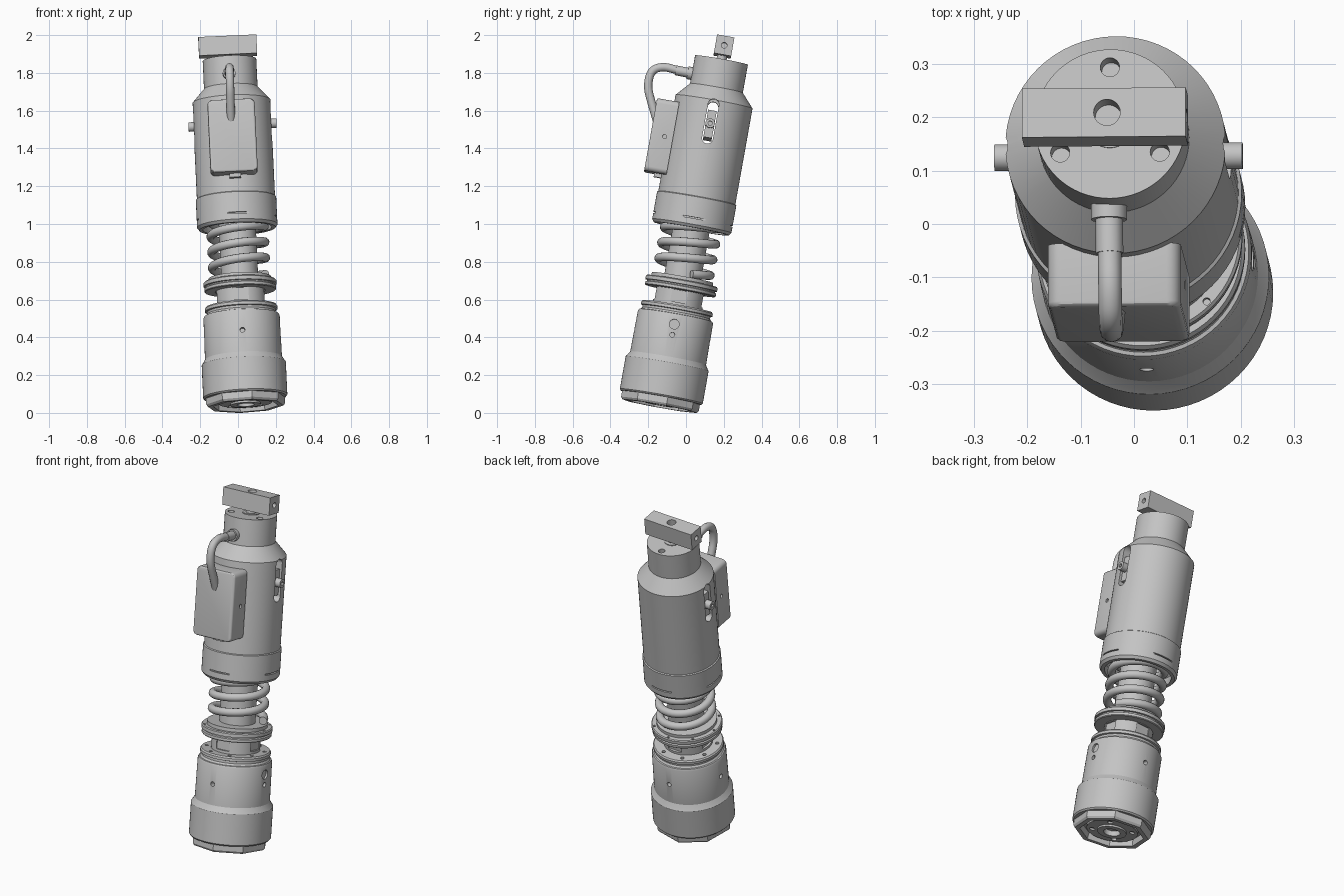
import bpy, bmesh
from math import pi, cos, sin, radians
from mathutils import Matrix, Vector

cube = bpy.data.objects.get("Cube")
if cube:
    bpy.data.objects.remove(cube, do_unlink=True)

# Leaning axis of the whole assembly; parts are built upright, then placed
AXIS = Vector((-0.047, 0.179, 1)).normalized()
SIDE = Vector((1, 0, 0))
SIDE = (SIDE - AXIS * SIDE.dot(AXIS)).normalized()
BACK = AXIS.cross(SIDE)
LEAN = Matrix((SIDE, BACK, AXIS)).transposed().to_4x4()
LEAN.translation = (0.041, -0.14, 0.036)

steel = bpy.data.materials.new("grey_steel")
steel.use_nodes = True
steel.diffuse_color = (0.55, 0.55, 0.55, 1)
steel.node_tree.nodes["Principled BSDF"].inputs["Base Color"].default_value = (0.55, 0.55, 0.55, 1)


def from_bmesh(name, bm):
    bmesh.ops.recalc_face_normals(bm, faces=bm.faces)
    mesh = bpy.data.meshes.new(name)
    bm.to_mesh(mesh)
    bm.free()
    ob = bpy.data.objects.new(name, mesh)
    bpy.context.collection.objects.link(ob)
    return ob


def lathe(name, profile, steps=64, start=0.0, closed=False):
    """Revolve (radius, height) points about the local z axis."""
    bm = bmesh.new()
    vs = [bm.verts.new((r * cos(start), r * sin(start), h)) for r, h in profile]
    pairs = list(zip(vs, vs[1:])) + ([(vs[-1], vs[0])] if closed else [])
    edges = [bm.edges.new(p) for p in pairs]
    bmesh.ops.spin(bm, geom=vs + edges, cent=(0, 0, 0), axis=(0, 0, 1),
                   angle=2 * pi, steps=steps, use_merge=True)
    bmesh.ops.remove_doubles(bm, verts=bm.verts, dist=1e-5)
    return from_bmesh(name, bm)


def box(name, centre, size):
    bm = bmesh.new()
    bmesh.ops.create_cube(bm, size=1, matrix=Matrix.Translation(centre) @ Matrix.Diagonal((*size, 1)))
    return from_bmesh(name, bm)


def rod(name, centre, radius, length, axis="Z", sides=24, turn=0.0):
    rot = {"Z": Matrix(), "X": Matrix.Rotation(pi / 2, 4, "Y"), "Y": Matrix.Rotation(pi / 2, 4, "X")}[axis]
    bm = bmesh.new()
    bmesh.ops.create_cone(bm, cap_ends=True, segments=sides, radius1=radius, radius2=radius, depth=length,
                          matrix=Matrix.Rotation(turn, 4, "Z") @ Matrix.Translation(centre) @ rot)
    return from_bmesh(name, bm)


def cut(target, cutters):
    for c in cutters:
        c.hide_render = True
        mod = target.modifiers.new("cut", "BOOLEAN")
        mod.operation, mod.solver, mod.object = "DIFFERENCE", "EXACT", c
        bpy.context.view_layer.objects.active = target
        bpy.ops.object.modifier_apply(modifier=mod.name)
        bpy.data.objects.remove(c, do_unlink=True)


def finish(ob, matrix=LEAN, angle=30):
    ob.matrix_world = matrix
    ob.data.materials.clear()
    ob.data.materials.append(steel)
    if ob.type == "MESH":
        bpy.ops.object.select_all(action="DESELECT")
        ob.select_set(True)
        bpy.context.view_layer.objects.active = ob
        bpy.ops.object.shade_smooth_by_angle(angle=radians(angle))
    return ob


def tube(name, points, radius, kind="POLY", matrix=LEAN):
    cu = bpy.data.curves.new(name, "CURVE")
    cu.dimensions = "3D"
    cu.bevel_depth, cu.bevel_resolution, cu.use_fill_caps = radius, 4, True
    sp = cu.splines.new(kind)
    sp.points.add(len(points) - 1)
    for p, co in zip(sp.points, points):
        p.co = (*co, 1)
    if kind == "NURBS":
        sp.order_u, sp.use_endpoint_u, sp.resolution_u = 3, True, 8
    sp.use_smooth = True
    ob = bpy.data.objects.new(name, cu)
    bpy.context.collection.objects.link(ob)
    return finish(ob, matrix)


# Octagonal foot with a recess and the plate inside it
finish(lathe("foot_nut", [(0, 0.06), (0.2, 0.06), (0.212, 0.045), (0.212, 0.012), (0.203, 0),
                          (0.175, 0), (0.17, 0.035), (0, 0.035)], 8, radians(9.5)))
plate = lathe("foot_plate", [(0.045, 0.036), (0.045, 0.006), (0.08, 0.006), (0.08, 0.016),
                             (0.14, 0.016), (0.14, 0.036)], 48, closed=True)
cut(plate, [rod("hole", (0.11, 0, 0.016), 0.015, 0.02, turn=pi / 4 + i * pi / 2) for i in range(4)])
finish(plate)

# Lower barrel with flange, shoulder, top collar and drilled holes
barrel = lathe("lower_barrel", [(0, 0.045), (0.216, 0.045), (0.223, 0.053), (0.223, 0.228), (0.216, 0.238),
                                (0.204, 0.258), (0.202, 0.478), (0.197, 0.488), (0.19, 0.49), (0.182, 0.5),
                                (0.182, 0.512), (0.192, 0.515), (0.192, 0.53), (0.186, 0.538), (0, 0.538)])
cut(barrel, [rod("hole", (0.2, 0, 0.375), 0.013, 0.06, "X", turn=i * pi / 2) for i in range(4)]
    + [rod("port", (0.2, 0, 0.432), 0.026, 0.02, "X")]
    + [rod("hole", (0.16, 0, 0.535), 0.01, 0.04, turn=(i + 0.5) * pi / 4) for i in range(8)])
finish(barrel)

# Guide collar with four windows, and the piston running up into the sleeve
collar = lathe("guide_collar", [(0, 0.53), (0.133, 0.53), (0.133, 0.64), (0, 0.64)], 48)
cut(collar, [box("window", p, s) for x in (-1, 1) for p, s in
             (((x * 0.135, 0, 0.585), (0.03, 0.085, 0.065)), ((0, x * 0.135, 0.585), (0.085, 0.03, 0.065)))])
finish(collar)
finish(lathe("piston", [(0, 0.6), (0.098, 0.6), (0.098, 1.35), (0, 1.35)], 48))

# Spring seat and spring
seat = lathe("spring_seat", [(0, 0.62), (0.186, 0.62), (0.19, 0.624), (0.19, 0.638), (0.182, 0.642),
                             (0.182, 0.648), (0.193, 0.65), (0.193, 0.668), (0.188, 0.673), (0.165, 0.673),
                             (0.165, 0.692), (0, 0.692)])
cut(seat, [rod("hole", (0.179, 0, 0.673), 0.007, 0.03, sides=12, turn=i * pi / 4) for i in range(8)])
finish(seat)
PITCH, TURNS = 0.084, 4.1
spring = []
for i in range(int(TURNS * 40)):
    t = i / 40 - 1.45
    a = pi + 2 * pi * t
    spring.append((0.143 * cos(a), 0.143 * sin(a), 0.834 + PITCH * t))
tube("spring", spring, 0.023)

# Hollow upper sleeve with cone shoulder, neck, side slots and bolt holes
sleeve = lathe("upper_sleeve", [(0, 1.66), (0.165, 1.66), (0.165, 1.02), (0.182, 1.0), (0.182, 0.955),
                                (0.202, 0.955), (0.213, 0.97), (0.213, 1.117), (0.207, 1.121), (0.207, 1.639),
                                (0.142, 1.712), (0.142, 1.863), (0, 1.863)])
slot = [box("slot", (0, 0, 1.524), (0.6, 0.058, 0.182))]
slot += [rod("slot_end", (0, 0, h), 0.029, 0.6, "X") for h in (1.433, 1.615)]
bolts = [rod("hole", (0.108, 0, 1.85), 0.018, 0.08, turn=pi / 2 + i * 2 * pi / 3) for i in range(3)]
slits = [box("slit", p, s) for k in (-1, 1) for p, s in
         (((0, k * 0.213, 1.005), (0.13, 0.03, 0.007)), ((k * 0.213, 0, 1.005), (0.03, 0.13, 0.007)))]
cut(sleeve, slot + bolts + slits)
finish(sleeve)

# Slider carried in the slots, with a socket knob on each side
finish(box("slider", (0, 0, 1.51), (0.39, 0.046, 0.146)))
for name, k in (("left_knob", 1), ("right_knob", -1)):
    knob = rod(name, (k * 0.212, 0, 1.513), 0.025, 0.042, "X")
    cut(knob, [rod("socket", (k * 0.23, 0, 1.513), 0.012, 0.03, "X", 6)])
    finish(knob)

# Stem and cross bar
finish(lathe("stem", [(0, 1.85), (0.046, 1.85), (0.046, 1.867), (0.027, 1.867), (0.027, 1.895), (0, 1.895)], 32))
bar = box("cross_bar", (-0.006, 0, 1.936), (0.308, 0.093, 0.1))
cut(bar, [rod("hole", (0, 0, 1.97), 0.025, 0.09)]
    + [rod("hole", (k * 0.15, 0, 1.936), 0.015, 0.08, "X") for k in (-1, 1)])
finish(bar)

# Rounded control box on the front, with its mounting pad
bm = bmesh.new()
bmesh.ops.create_cube(bm, size=1, matrix=Matrix.Translation((-0.005, -0.24, 1.405)) @ Matrix.Diagonal((0.25, 0.12, 0.39, 1)))
corners = [e for e in bm.edges if abs(e.verts[0].co.y - e.verts[1].co.y) > 0.1]
bmesh.ops.bevel(bm, geom=corners, offset=0.026, segments=5, affect="EDGES", profile=0.5)
rim = [e for e in bm.edges if all(v.co.y < -0.299 for v in e.verts)]
bmesh.ops.bevel(bm, geom=rim, offset=0.01, segments=3, affect="EDGES", profile=0.5)
case = from_bmesh("control_box", bm)
cut(case, [rod("hole", (k * 0.125, -0.225, 1.405), 0.011, 0.03, "X") for k in (-1, 1)])
finish(case)
finish(box("box_mount", (-0.005, -0.17, 1.405), (0.2, 0.05, 0.34)))
finish(box("box_plug", (0.0, -0.22, 1.205), (0.06, 0.05, 0.03)))

# Cable from the neck to the box, with its connector and strain relief
tube("cable", [(-0.047, 0.06, 1.79), (-0.046, -0.05, 1.815), (-0.045, -0.12, 1.835), (-0.044, -0.185, 1.815),
               (-0.042, -0.205, 1.73), (-0.04, -0.185, 1.65), (-0.037, -0.155, 1.55)],
     0.022, "NURBS", Matrix())
tube("strain_relief", [(-0.047, 0.03, 1.797), (-0.046, -0.055, 1.814)], 0.026, matrix=Matrix())
tube("connector", [(-0.047, 0.08, 1.787), (-0.047, 0.008, 1.801)], 0.034, matrix=Matrix())
